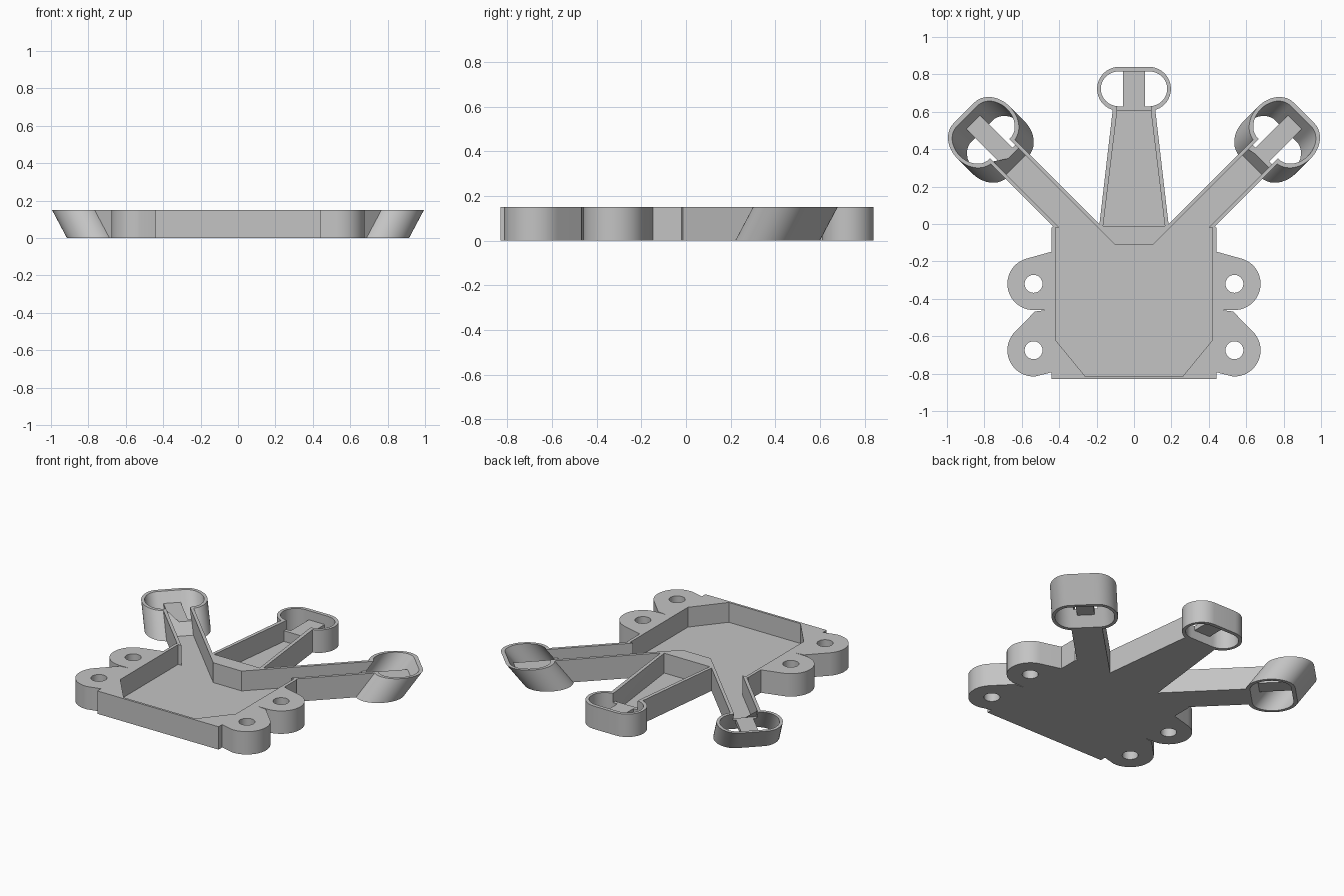
import bpy, bmesh, math

if "Cube" in bpy.data.objects:
    bpy.data.objects.remove(bpy.data.objects["Cube"])

H, FLOOR, BAR_LOW, BAR_TOP = 0.15, 0.02, 0.06, 0.09

grey = bpy.data.materials.new("plain grey")
grey.diffuse_color = (0.55, 0.55, 0.55, 1)
grey.use_nodes = True
grey.node_tree.nodes["Principled BSDF"].inputs["Base Color"].default_value = grey.diffuse_color


def prism(name, pts, z0=0.0, z1=H, angle=0.0, shear=0.0):
    """Extruded polygon in a frame turned by angle; shear leans it along local x."""
    bm = bmesh.new()
    c, s = math.cos(angle), math.sin(angle)
    rings = []
    for z in (z0, z1):
        ring = []
        for u, v in pts:
            u += shear * z
            ring.append(bm.verts.new((u * c - v * s, u * s + v * c, z)))
        rings.append(ring)
    low, high = rings
    n = len(pts)
    bm.faces.new(low[::-1])
    bm.faces.new(high)
    for i in range(n):
        j = (i + 1) % n
        bm.faces.new((low[i], low[j], high[j], high[i]))
    bmesh.ops.recalc_face_normals(bm, faces=bm.faces)
    me = bpy.data.meshes.new(name)
    bm.to_mesh(me)
    bm.free()
    ob = bpy.data.objects.new(name, me)
    bpy.context.collection.objects.link(ob)
    me.materials.append(grey)
    return ob


def arc(cx, cy, r, a0, a1, n):
    return [(cx + r * math.cos(math.radians(a0 + (a1 - a0) * i / n)),
             cy + r * math.sin(math.radians(a0 + (a1 - a0) * i / n))) for i in range(n + 1)]


def stadium(u0, v0, a, r, half=0.08):
    """Slot outline, long across the arm; a is the half depth along the arm."""
    pts = arc(0, half, 1, 0, 180, 20)
    top = [(u0 + a * x, v0 + half + r * (y - half)) for x, y in pts]
    return top + [(2 * u0 - u, 2 * v0 - v) for u, v in top]


def rect(u0, u1, v0, hw):
    return [(u0, v0 - hw), (u1, v0 - hw), (u1, v0 + hw), (u0, v0 + hw)]


def mirror(pts):
    return [(-x, y) for x, y in pts]


adds, cuts = [], []

# main tray block and its pocket
tray = prism("tray", [(-.44, -.83), (.44, -.83), (.44, -.02), (.42, 0), (-.42, 0), (-.44, -.02)])
cuts.append(prism("tray_pocket", [(-.42, -.62), (-.26, -.815), (.26, -.815), (.42, -.62), (.42, -.02),
                                  (.193, -.02), (.103, -.11), (-.103, -.11), (-.193, -.02), (-.42, -.02)],
                  FLOOR, 0.2))

# screw lugs with holes
back_lug = [(-.43, -.145), *arc(-.537, -.32, .14, 105, 270, 24), (-.53, -.46), (-.43, -.46)]
front_lug = [(-.43, -.455), (-.53, -.468), *arc(-.537, -.675, .14, 135, 275, 24), (-.43, -.79)]
for side in (lambda p: p, mirror):
    adds.append(prism("back_lug", side(back_lug)))
    adds.append(prism("front_lug", side(front_lug)))
    for y in (-.32, -.675):
        cuts.append(prism("lug_hole", side(arc(-.537, y, .048, 0, 345, 23)), -.05, .2))

# arms: angle, ring position, sideways offset, ring half depth, lean, channel half width, bar half width
ARMS = [("left", 135, .803, .223, .147, .75, .072, .052),
        ("right", 45, .803, -.223, .147, .75, .072, .052),
        ("centre", 90, .7225, 0, .1175, 0, .09, .058)]
for name, deg, u0, v0, a, lean, hw, bar in ARMS:
    t = math.radians(deg)
    near = u0 - a
    if name == "centre":
        arm = [(-.02, -.187), (.66, -.108), (.66, .108), (-.02, .187)]
        channel = [(-.01, -.165), (near, -hw), (near, hw), (-.01, .165)]
    else:
        arm = rect(.1, .85, v0, hw + .02)
        channel = rect(-.05, near, v0, hw)
    adds.append(prism(name + "_arm", arm, angle=t))
    adds.append(prism(name + "_ring", stadium(u0, v0, a, .1175), angle=t, shear=lean))
    # hollow ring, arm channel and the opening between them
    cuts.append(prism(name + "_ring_hollow", stadium(u0, v0, a - .024, .0975), -.05, .2, t, lean))
    cuts.append(prism(name + "_channel", channel, FLOOR, .2, t, lean))
    cuts.append(prism(name + "_opening", rect(near - .01, u0, v0, hw), BAR_TOP, .2, t, lean))
    # bridge bar across the ring
    prism(name + "_bridge_bar", rect(near + .005, u0 + a - .008, v0, bar), BAR_LOW, BAR_TOP, t, lean)

# join everything, then carve
for op, parts in (("UNION", adds), ("DIFFERENCE", cuts)):
    for part in parts:
        m = tray.modifiers.new(part.name, "BOOLEAN")
        m.operation, m.solver, m.object = op, "EXACT", part

bpy.context.view_layer.objects.active = tray
tray.select_set(True)
for m in list(tray.modifiers):
    bpy.ops.object.modifier_apply(modifier=m.name)
for part in adds + cuts:
    bpy.data.objects.remove(part)
tray.name = "tray_with_arms"
bpy.ops.object.shade_smooth_by_angle(angle=math.radians(30))
